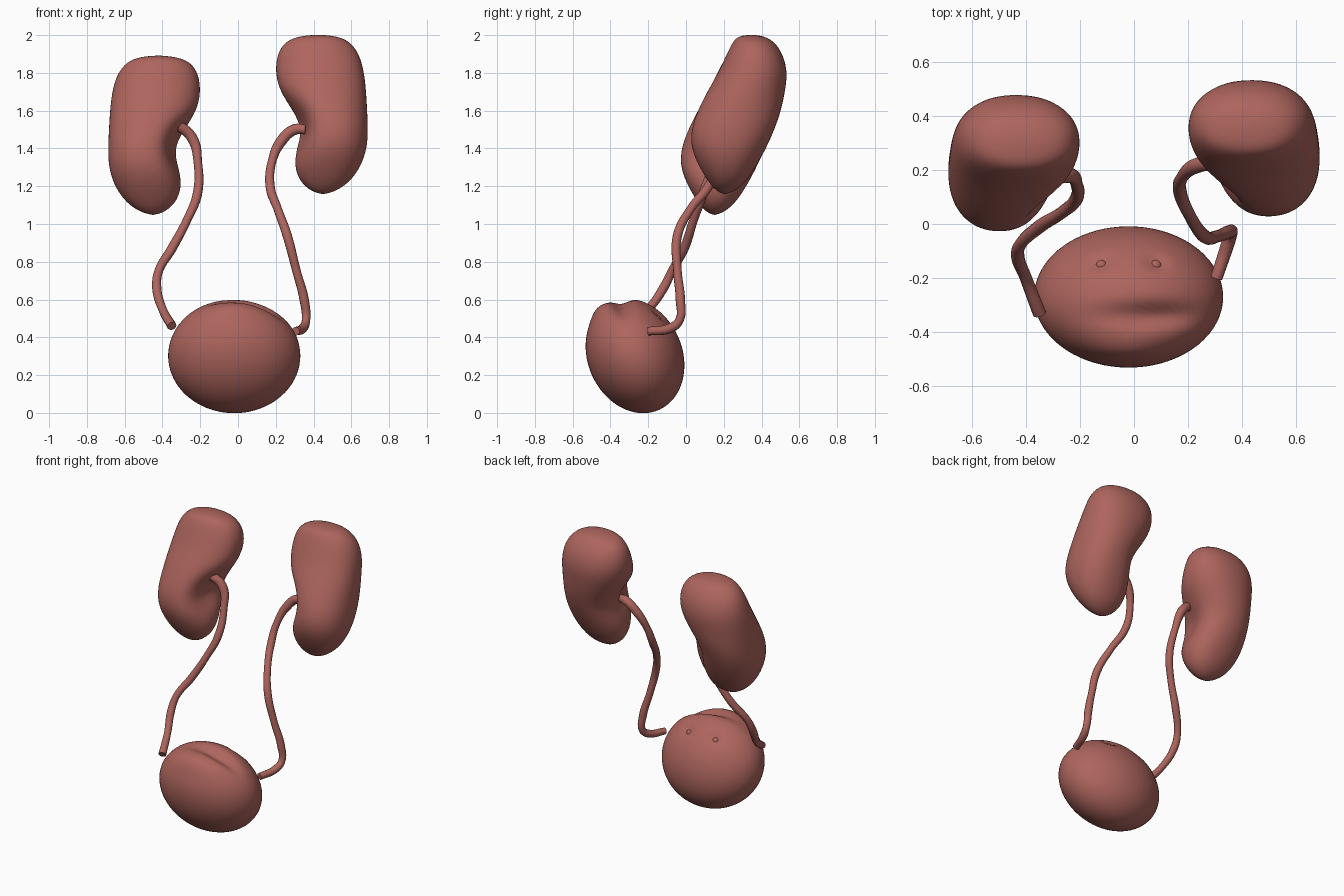
import bpy, bmesh, math
from mathutils import Vector, Matrix

if "Cube" in bpy.data.objects:
    bpy.data.objects.remove(bpy.data.objects["Cube"])

mat = bpy.data.materials.new("organ_red")
mat.diffuse_color = (0.42, 0.13, 0.11, 1)
mat.use_nodes = True
mat.node_tree.nodes["Principled BSDF"].inputs["Base Color"].default_value = mat.diffuse_color


def finish(name, bm):
    bmesh.ops.recalc_face_normals(bm, faces=bm.faces)
    for f in bm.faces:
        f.smooth = True
    me = bpy.data.meshes.new(name)
    bm.to_mesh(me)
    bm.free()
    me.materials.append(mat)
    ob = bpy.data.objects.new(name, me)
    bpy.context.collection.objects.link(ob)
    return ob


def dent(bm, centre, size, push):
    # soft local push of the surface
    for v in bm.verts:
        d = v.co - Vector(centre)
        w = math.exp(-sum((d[i] / size[i]) ** 2 for i in range(3)))
        v.co += Vector(push) * w


# Kidney sections: z, x min, x max, y min, y max
SECTIONS = [
    (1.995, 0.33, 0.52, 0.28, 0.41), (1.97, 0.25, 0.59, 0.25, 0.465),
    (1.90, 0.205, 0.645, 0.215, 0.515), (1.80, 0.195, 0.67, 0.17, 0.54),
    (1.70, 0.22, 0.68, 0.11, 0.525), (1.60, 0.28, 0.685, 0.06, 0.505),
    (1.50, 0.32, 0.69, 0.025, 0.47), (1.40, 0.295, 0.685, 0.025, 0.425),
    (1.30, 0.295, 0.65, 0.07, 0.37), (1.22, 0.33, 0.59, 0.12, 0.315),
    (1.175, 0.385, 0.52, 0.16, 0.26)]


def kidney(name, side, dy, dz):
    bm = bmesh.new()
    n, rings = 28, []
    for z, x0, x1, y0, y1 in SECTIONS:
        ring = []
        for i in range(n):
            a = 2 * math.pi * i / n
            c, s = math.cos(a), math.sin(a)
            px = math.copysign(abs(c) ** 0.92, c)
            py = math.copysign(abs(s) ** 0.92, s)
            ring.append(bm.verts.new(((x0 + x1) / 2 + px * (x1 - x0) / 2,
                                      (y0 + y1) / 2 + py * (y1 - y0) / 2, z)))
        rings.append(ring)
    for a, b in zip(rings, rings[1:]):
        for i in range(n):
            bm.faces.new((a[i], a[(i + 1) % n], b[(i + 1) % n], b[i]))
    for ring, tip in ((rings[0], (0.42, 0.345, 2.003)), (rings[-1], (0.45, 0.205, 1.155))):
        t = bm.verts.new(tip)
        for i in range(n):
            bm.faces.new((ring[i], ring[(i + 1) % n], t))
    # hilum hollow, facing inward and forward
    dent(bm, (0.32, 0.18, 1.52), (0.08, 0.12, 0.12), (0.05, 0.04, 0))
    for v in bm.verts:
        v.co = Vector((v.co.x * side, v.co.y + dy, v.co.z + dz))
    ob = finish(name, bm)
    m = ob.modifiers.new("smooth", "SUBSURF")
    m.levels = m.render_levels = 2


kidney("kidney_left_side", -1, -0.055, -0.11)
kidney("kidney_right_side", 1, 0, 0)


# Ureters
def tube(name, pts, r=0.025):
    cu = bpy.data.curves.new(name, "CURVE")
    cu.dimensions = "3D"
    cu.bevel_depth = r
    cu.bevel_resolution = 4
    cu.resolution_u = 8
    cu.use_fill_caps = True
    sp = cu.splines.new("BEZIER")
    sp.bezier_points.add(len(pts) - 1)
    for i, (bp, p) in enumerate(zip(sp.bezier_points, pts)):
        bp.co = p
        bp.handle_left_type = bp.handle_right_type = "AUTO"
        bp.radius = 1.15 if i in (1, 2) else (0.9 if i % 2 else 1.0)
    cu.materials.append(mat)
    ob = bpy.data.objects.new(name, cu)
    bpy.context.collection.objects.link(ob)


tube("ureter_left_side", [
    (-0.37, 0.14, 1.53), (-0.30, 0.17, 1.51), (-0.24, 0.18, 1.45), (-0.213, 0.15, 1.33),
    (-0.215, 0.09, 1.16), (-0.27, 0.04, 1.02), (-0.35, -0.01, 0.87), (-0.42, -0.075, 0.75),
    (-0.43, -0.12, 0.66), (-0.40, -0.20, 0.55), (-0.35, -0.33, 0.46)])
tube("ureter_right_side", [
    (0.36, 0.21, 1.50), (0.30, 0.225, 1.50), (0.23, 0.215, 1.44), (0.18, 0.175, 1.33),
    (0.17, 0.12, 1.20), (0.21, 0.025, 1.08), (0.26, -0.045, 0.94), (0.31, -0.045, 0.75),
    (0.35, -0.03, 0.60), (0.36, -0.035, 0.49), (0.345, -0.08, 0.45), (0.305, -0.20, 0.432)])

# Bladder: ellipsoid leaning forward, with a fold on top
bm = bmesh.new()
tilt = (Matrix.Translation((-0.02, -0.27, 0.302)) @ Matrix.Rotation(math.radians(24), 4, "X")
        @ Matrix.Diagonal((0.35, 0.25, 0.313, 1)))
bmesh.ops.create_uvsphere(bm, u_segments=64, v_segments=40, radius=1, matrix=tilt)
dent(bm, (0.08, -0.34, 0.59), (0.19, 0.045, 0.12), (0, 0, -0.045))
dent(bm, (-0.02, -0.47, 0.56), (0.2, 0.06, 0.08), (0, -0.01, 0.012))
for x in (-0.12, 0.08):
    dent(bm, (x, -0.15, 0.51), (0.03, 0.03, 0.03), (0, -0.02, -0.025))
finish("bladder", bm)

# Small openings on the back of the bladder
for name, x in (("opening_left_side", -0.12), ("opening_right_side", 0.08)):
    bm = bmesh.new()
    bmesh.ops.create_uvsphere(bm, u_segments=16, v_segments=10, radius=0.022,
                              matrix=Matrix.Translation((x, -0.155, 0.495)))
    finish(name, bm)
